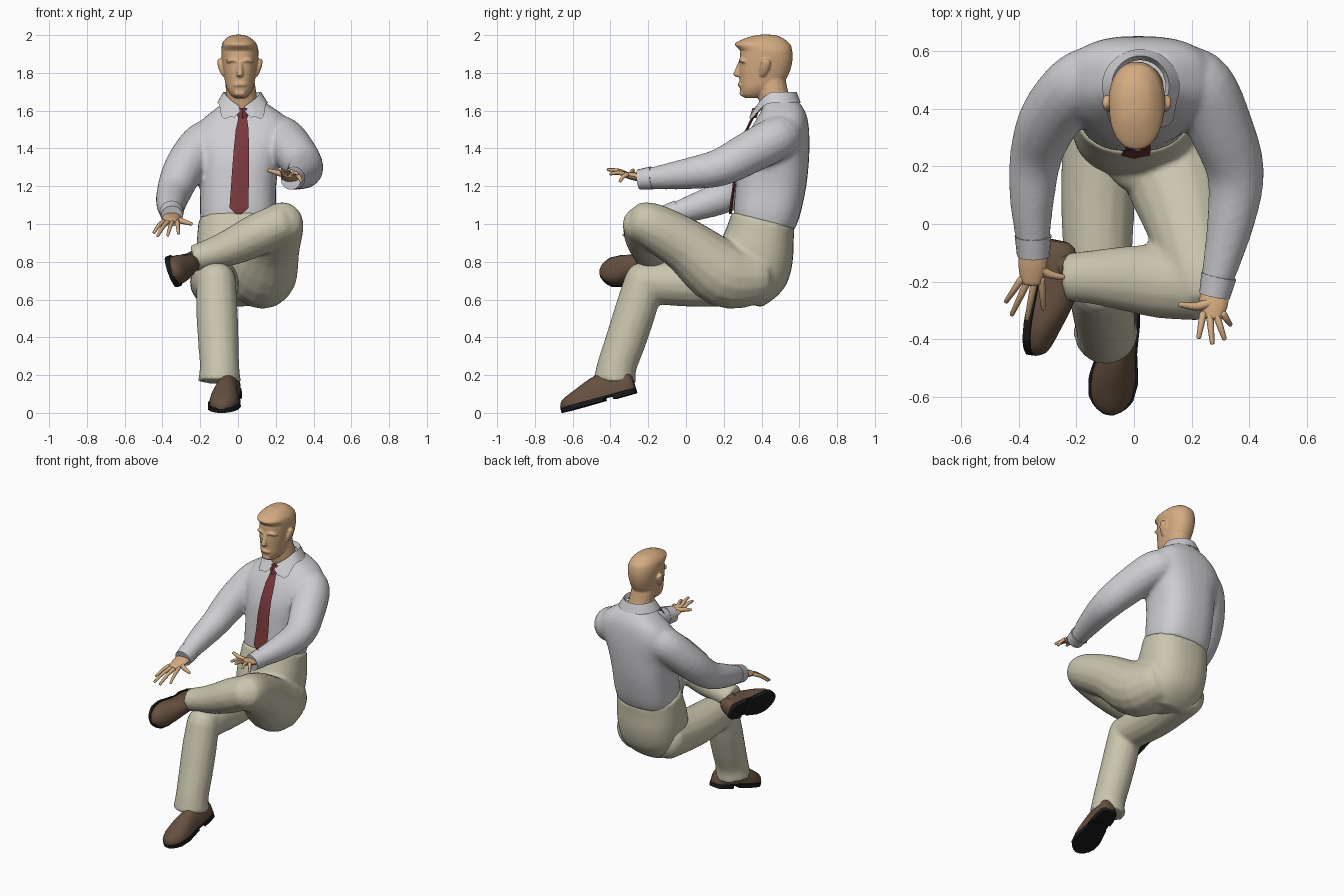
import bpy, bmesh, math
from mathutils import Vector, Matrix

if "Cube" in bpy.data.objects:
    bpy.data.objects.remove(bpy.data.objects["Cube"])


def mat(name, r, g, b):
    m = bpy.data.materials.new(name)
    m.diffuse_color = (r, g, b, 1)
    m.use_nodes = True
    m.node_tree.nodes["Principled BSDF"].inputs["Base Color"].default_value = m.diffuse_color
    return m


SKIN = mat("skin", .66, .41, .22)
SHIRT = mat("shirt_grey", .62, .62, .65)
TROUSER = mat("trouser_khaki", .59, .56, .42)
LEATHER = mat("shoe_brown", .13, .08, .05)
SOLE = mat("sole_black", .01, .01, .01)
TIE = mat("tie_red", .20, .04, .045)


def smooth_path(pts, n):
    """Catmull-Rom interpolation of equal-length tuples."""
    out = []
    for i in range(len(pts) - 1):
        a, b, c, d = (pts[max(0, min(len(pts) - 1, i + k))] for k in (-1, 0, 1, 2))
        for s in range(n):
            t = s / n
            out.append(tuple(.5 * (2 * q + (r - p) * t + (2 * p - 5 * q + 4 * r - w) * t * t
                       + (3 * q - p - 3 * r + w) * t ** 3) for p, q, r, w in zip(a, b, c, d)))
    return out + [tuple(pts[-1])]


def loft(name, rings, material, angle=50, closed=True, matrix=None):
    """Skin a list of point rings into one object."""
    bm = bmesh.new()
    rows = [[bm.verts.new(p) for p in ring] for ring in rings]
    n = len(rows[0])
    for a, b in zip(rows, rows[1:]):
        for i in range(n if closed else n - 1):
            j = (i + 1) % n
            bm.faces.new((a[i], a[j], b[j], b[i]))
    if closed:
        bm.faces.new(rows[0])
        bm.faces.new(rows[-1])
    bmesh.ops.recalc_face_normals(bm, faces=bm.faces)
    me = bpy.data.meshes.new(name)
    bm.to_mesh(me)
    bm.free()
    if matrix:
        me.transform(matrix)
    me.materials.append(material)
    me.shade_smooth()
    me.set_sharp_from_angle(angle=math.radians(angle))
    ob = bpy.data.objects.new(name, me)
    bpy.context.collection.objects.link(ob)
    return ob


def tube(name, pts, material, up=(0, 0, 1), wide=1, n=16, domes=(.6, .6), steps=4):
    """Limb through (x, y, z, radius) points; domes round off the two ends."""
    path = smooth_path(pts, steps)
    c = [Vector(p[:3]) for p in path]
    tan = [(c[min(i + 1, len(c) - 1)] - c[max(i - 1, 0)]).normalized() for i in range(len(c))]
    items = [(c[i], tan[i], path[i][3]) for i in range(len(c))]
    caps = [math.radians(a) for a in (30, 60, 84)]
    r0, r1 = path[0][3], path[-1][3]
    if domes[0]:
        items = [(c[0] - tan[0] * r0 * domes[0] * math.sin(a), tan[0], r0 * math.cos(a)) for a in caps[::-1]] + items
    if domes[1]:
        items += [(c[-1] + tan[-1] * r1 * domes[1] * math.sin(a), tan[-1], r1 * math.cos(a)) for a in caps]
    rings = []
    for p, t, r in items:
        side = t.cross(Vector(up)).normalized()
        lift = side.cross(t)
        rings.append([p + side * r * wide * math.cos(a) + lift * r * math.sin(a)
                      for a in (2 * math.pi * k / n for k in range(n))])
    return loft(name, rings, material)


def body(name, rows, material, tilt_x=0, tilt_y=0, power=.85, n=32, steps=3, angle=50):
    """Stack of level rounded sections: (z, centre x, front y, back y, half width)."""
    rings = []
    for z, cx, yf, yb, rx in smooth_path(rows, steps):
        ring = []
        for k in range(n):
            a = 2 * math.pi * k / n
            ca, sa = math.cos(a), math.sin(a)
            x = rx * math.copysign(abs(ca) ** power, ca)
            y = (yf + yb) / 2 + (yb - yf) / 2 * math.copysign(abs(sa) ** power, sa)
            ring.append((cx + x, y, z + tilt_x * x + tilt_y * (y - .4)))
        rings.append(ring)
    return loft(name, rings, material, angle)


def fuse(name, parts, voxel, rounds):
    """Join overlapping parts into one continuous soft skin."""
    bpy.ops.object.select_all(action='DESELECT')
    for p in parts:
        p.select_set(True)
    ob = bpy.context.view_layer.objects.active = parts[0]
    bpy.ops.object.join()
    ob.name = name
    r = ob.modifiers.new("fuse", 'REMESH')
    r.mode, r.voxel_size, r.use_smooth_shade = 'VOXEL', voxel, True
    s = ob.modifiers.new("soften", 'SMOOTH')
    s.factor, s.iterations = .5, rounds


# Shirt body with sleeves
shirt = body("shirt_body", [(.97, 0, .27, .575, .185), (1.05, 0, .252, .605, .2), (1.2, 0, .262, .637, .203),
                            (1.35, .01, .28, .652, .22), (1.47, .02, .325, .653, .262), (1.55, .025, .37, .645, .228),
                            (1.6, .025, .4, .628, .17), (1.645, .025, .41, .6, .105)], SHIRT, tilt_x=.06, power=.78)
sleeve_r = tube("right_sleeve", [(-.12, .53, 1.47, .1), (-.2, .48, 1.415, .113), (-.29, .37, 1.285, .108),
                                 (-.34, .24, 1.165, .092), (-.355, .08, 1.1, .077), (-.35, -.09, 1.047, .054)], SHIRT, domes=(.6, 0))
sleeve_l = tube("left_sleeve", [(.16, .53, 1.485, .1), (.235, .48, 1.455, .115), (.3, .34, 1.38, .113), (.353, .18, 1.3, .1),
                                (.335, 0, 1.265, .082), (.28, -.23, 1.236, .052)], SHIRT, domes=(.6, 0))
fuse("shirt", [shirt, sleeve_r, sleeve_l], .013, 5)
# Shirt cuffs
tube("right_cuff", [(-.351, -.04, 1.063, .064), (-.35, -.11, 1.042, .057)], SHIRT, domes=(0, 0))
tube("left_cuff", [(.295, -.18, 1.243, .062), (.28, -.25, 1.235, .054)], SHIRT, domes=(0, 0))

# Trousers: right leg on the floor, left leg crossed over it
seat = body("trouser_seat", [(.56, 0, .2, .40, .12), (.63, 0, .17, .475, .18), (.72, 0, .16, .535, .21),
                             (.84, 0, .18, .565, .22), (.95, 0, .22, .57, .215), (1.025, 0, .243, .575, .208)],
            TROUSER, tilt_y=-.25)
thigh_r = tube("right_thigh", [(-.11, .38, .71, .135), (-.125, .1, .69, .13), (-.125, -.13, .69, .118),
                               (-.118, -.22, .695, .106)], TROUSER)
shin_r = tube("right_shin", [(-.115, -.22, .705, .104), (-.112, -.265, .55, .11), (-.104, -.32, .38, .108),
                             (-.098, -.365, .25, .105), (-.098, -.378, .165, .114)], TROUSER, up=(0, -1, 0), domes=(.9, 0))
thigh_l = tube("left_thigh", [(.11, .38, .72, .145), (.135, .2, .735, .178), (.185, 0, .885, .145), (.225, -.17, .985, .124),
                              (.238, -.245, 1.015, .106)], TROUSER)
shin_l = tube("left_shin", [(.236, -.21, 1.005, .11), (.1, -.2, .942, .112), (-.02, -.19, .885, .1),
                            (-.13, -.185, .845, .084), (-.235, -.185, .815, .072)], TROUSER, wide=1.15, domes=(.6, 0))
fold = tube("lap_fold", [(-.06, .2, .8, .05), (0, .18, .8, .07), (.07, .17, .84, .06)], TROUSER)
fuse("trouser_seat_and_left_leg", [seat, thigh_l, shin_l, fold], .013, 4)
fuse("trouser_right_leg", [thigh_r, shin_r], .013, 4)
tube("left_sock", [(-.2, -.16, .83, .05), (-.28, -.13, .785, .045)], LEATHER)


# Shoes
def half_width(s):
    pts = [(0, .03), (.04, .05), (.2, .06), (.45, .064), (.7, .082), (.86, .074), (.95, .05), (1, .018)]
    for (a, u), (b, v) in zip(pts, pts[1:]):
        if s <= b:
            return u + (v - u) * (s - a) / (b - a)
    return pts[-1][1]


def shoe(side, heel, toe, up):
    heel, toe = Vector(heel), Vector(toe)
    length = (toe - heel).length
    y = (heel - toe).normalized()
    x = y.cross(Vector(up)).normalized()
    z = x.cross(y)
    m = Matrix.Translation(heel) @ Matrix((x, y, z)).transposed().to_4x4()
    upper = []
    heights = [(0, .065), (.04, .095), (.2, .115), (.38, .125), (.55, .112), (.75, .08), (.9, .056), (.97, .038), (1, .012)]
    for s, h in smooth_path(heights, 2):
        w = half_width(min(1, max(0, s))) * .97
        upper.append([(w * math.cos(a), -s * length, .026 + h * max(0, math.sin(a)) ** .8)
                      for a in (math.pi * k / 12 for k in range(13))])
    loft(side + "_shoe_upper", upper, LEATHER, 45, matrix=m)

    def slab(name, s0, s1, z0, z1):
        ss = [s0 + (s1 - s0) * k / 16 for k in range(17)]
        line = [(half_width(s) * 1.06, -s * length) for s in ss] + [(-half_width(s) * 1.06, -s * length) for s in ss[::-1]]
        loft(name, [[(px, py, zz) for px, py in line] for zz in (z0, z1)], SOLE, 40, matrix=m)
    slab(side + "_sole_front", .42, 1, .004, .03)
    slab(side + "_sole_waist", .28, .44, .018, .03)
    slab(side + "_shoe_heel", 0, .29, 0, .03)


shoe("right", (-.03, -.262, .105), (-.088, -.655, -.004), (0, 0, 1))
shoe("left", (-.318, -.05, .775), (-.372, -.452, .732), (.93, .12, .36))


# Hands: palm, four fingers, thumb
def hand(side, wrist, knuckles, tips, thumb):
    w, k = Vector(wrist), Vector(knuckles)
    tube(side + "_palm", [(*w, .022), (*((w + k) / 2), .021), (*k, .015)], SKIN, wide=2.3, n=12)
    for i, tip in enumerate(tips):
        a = k + Vector(((i - 1.5) * .023, .004 + .006 * abs(i - 1.5), 0))
        b = Vector(tip)
        mid = (a + b) / 2 + Vector((0, 0, .008))
        tube(side + "_finger", [(*a, .013), (*mid, .011), (*b, .008)], SKIN, n=8, steps=3)
    a = w.lerp(k, .35)
    b = Vector(thumb)
    tube(side + "_thumb", [(*a, .02), (*(a.lerp(b, .5) + Vector((0, -.012, 0))), .015), (*b, .009)], SKIN, n=8, steps=3)


hand("right", (-.35, -.1, 1.04), (-.357, -.205, 1.015),
     [(-.445, -.27, .955), (-.425, -.315, .938), (-.372, -.33, .94), (-.315, -.295, .95)], (-.245, -.185, 1.0))
hand("left", (.28, -.24, 1.245), (.275, -.325, 1.262),
     [(.225, -.395, 1.285), (.272, -.415, 1.288), (.315, -.4, 1.265), (.335, -.35, 1.225)], (.16, -.28, 1.285))

# Head with overhanging fringe, neck, face and ears
face = [body("head", [(1.668, .01, .31, .39, .03), (1.685, .01, .292, .43, .05), (1.72, .01, .284, .485, .07),
                      (1.76, .01, .283, .527, .08), (1.82, .01, .281, .554, .09), (1.87, .01, .284, .564, .096),
                      (1.905, .01, .286, .564, .098), (1.918, .01, .287, .562, .098), (1.945, .008, .259, .556, .094),
                      (1.96, .006, .264, .543, .088), (1.98, .004, .305, .52, .07), (1.995, .003, .35, .49, .047),
                      (2.002, .002, .39, .45, .018)], SKIN, power=.9, steps=2, angle=38),
        tube("neck", [(.025, .49, 1.58, .088), (.018, .465, 1.67, .082), (.01, .45, 1.76, .077)], SKIN, up=(0, 1, 0)),
        tube("nose", [(.01, .289, 1.86, .011), (.01, .277, 1.82, .015), (.01, .268, 1.79, .019)], SKIN, up=(0, 1, 0), n=10),
        tube("lips", [(-.02, .288, 1.736, .007), (.01, .282, 1.739, .01), (.04, .288, 1.736, .007)], SKIN, n=8),
        tube("chin", [(-.008, .3, 1.692, .017), (.028, .3, 1.692, .017)], SKIN, n=10)]
for s in (-1, 1):
    face.append(tube("brow", [(.01 + s * .014, .287, 1.862, .009), (.01 + s * .045, .291, 1.868, .01),
                              (.01 + s * .068, .307, 1.86, .009)], SKIN, n=8))
    face.append(tube("ear", [(.01 + s * .09, .405, 1.79, .015), (.01 + s * .1, .415, 1.825, .026),
                             (.01 + s * .107, .424, 1.858, .027)], SKIN, up=(0, 1, 0), wide=.5, n=12))
fuse("head_and_neck", face, .006, 2)

# Folded collar, open at the front
top, fold_line, low = [], [], []
for a in [.12 + (2 * math.pi - .24) * k / 40 for k in range(41)]:
    t = min(a, 2 * math.pi - a)
    sx, cy = math.sin(a), -math.cos(a)
    z = 1.615 + .085 * min(1, t / 1.3)
    point = math.exp(-((t - .55) / .35) ** 2)
    top.append((.022 + .088 * sx, .48 + .09 * cy, z - .03))
    fold_line.append((.022 + .1 * sx, .48 + .105 * cy, z))
    low.append((.024 + (.135 + .045 * point) * sx, .48 + (.128 + .035 * point) * cy, 1.64 - .085 * point - .03 * (t < .3)))
loft("collar", [top, fold_line, low], SHIRT, closed=False)

# Tie: knot and blade following the shirt front (z, x, y, half width)
knot = [(1.615, .025, .362, .036), (1.585, .025, .352, .032), (1.56, .025, .343, .022)]
blade = [(1.565, .025, .35, .022), (1.5, .022, .318, .034), (1.4, .018, .277, .04), (1.3, .014, .257, .044),
         (1.2, .01, .25, .047), (1.1, .006, .235, .05), (1.085, .005, .233, .05), (1.052, .004, .23, .015)]
for name, rows, thick in (("tie_knot", knot, .03), ("tie_blade", blade, .012)):
    loft(name, [[(x - w, y + thick * .4, z), (x, y - thick * .3, z), (x + w, y + thick * .4, z), (x, y + thick, z)]
                for z, x, y, w in rows], TIE, 30)
